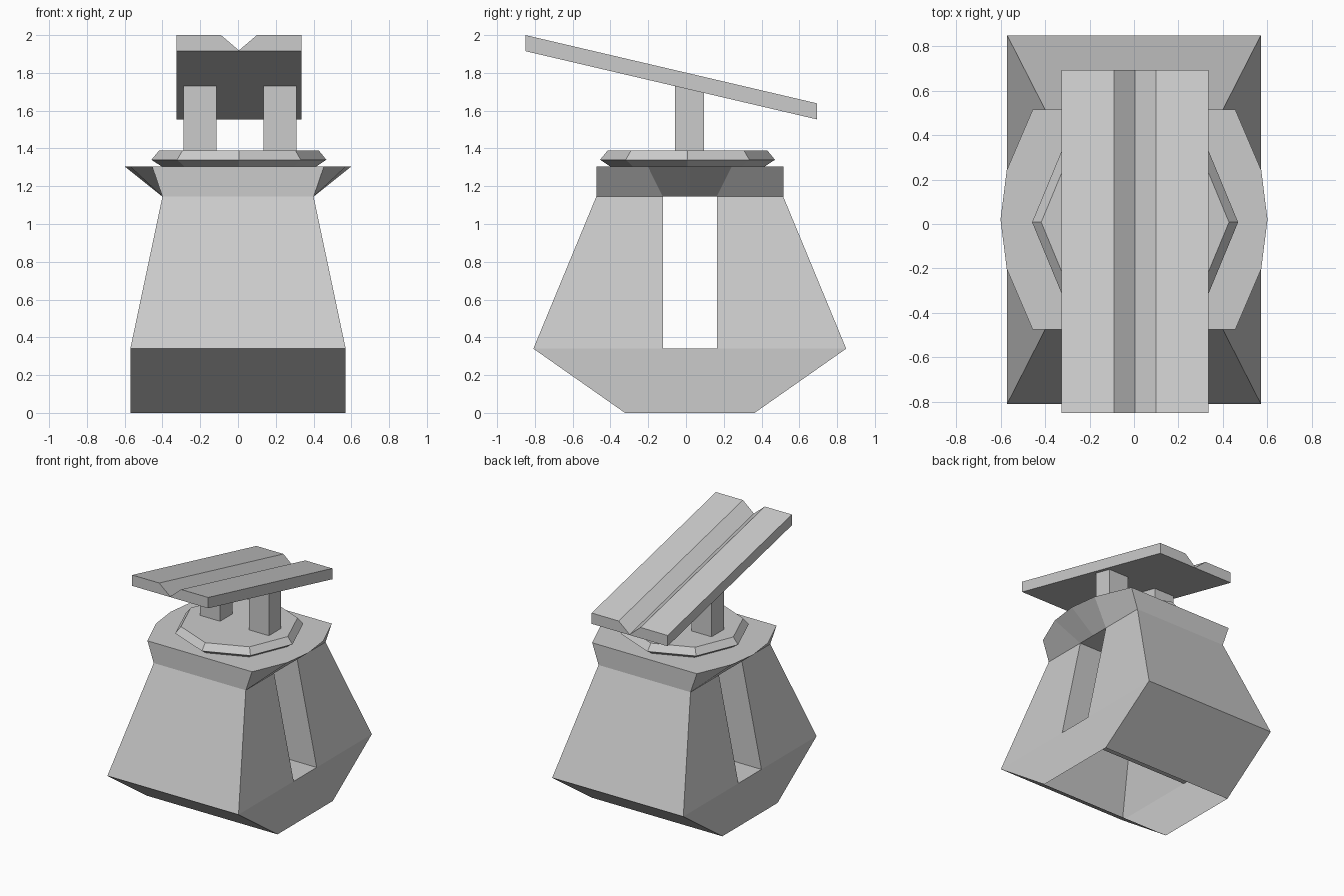
import bpy, bmesh, math

cube = bpy.data.objects.get("Cube")
if cube:
    bpy.data.objects.remove(cube, do_unlink=True)

grey = bpy.data.materials.new("light_grey")
grey.use_nodes = True
colour = (0.6, 0.6, 0.6, 1)
grey.diffuse_color = colour
grey.node_tree.nodes["Principled BSDF"].inputs["Base Color"].default_value = colour


def loft(name, rings):
    """Closed flat-faced solid through equal-length rings of points."""
    bm = bmesh.new()
    loops = [[bm.verts.new(p) for p in ring] for ring in rings]
    n = len(loops[0])
    for a, b in zip(loops, loops[1:]):
        for i in range(n):
            j = (i + 1) % n
            bm.faces.new((a[i], a[j], b[j], b[i]))
    bm.faces.new(loops[0])
    bm.faces.new(loops[-1])
    bmesh.ops.recalc_face_normals(bm, faces=bm.faces)
    mesh = bpy.data.meshes.new(name)
    bm.to_mesh(mesh)
    bm.free()
    mesh.materials.append(grey)
    obj = bpy.data.objects.new(name, mesh)
    bpy.context.collection.objects.link(obj)
    return obj


def rect(x0, x1, y0, y1, z):
    return [(x0, y0, z), (x1, y0, z), (x1, y1, z), (x0, y1, z)]


MID = 0.02            # y centre of the base
SLOT = 0.143          # half width of the slot
SLOPE = -0.234        # tilt of the rail


def rail_bottom(y):
    return 1.915 + SLOPE * (y + 0.85)


# Base shell: flared body, open underneath, with a slot through both sides
body = loft("base_body", [
    rect(-0.57, 0.57, MID - 0.343, MID + 0.343, 0),
    rect(-0.57, 0.57, MID - 0.828, MID + 0.828, 0.34),
    rect(-0.4, 0.4, MID - 0.495, MID + 0.495, 1.145)])
cutter = loft("slot_cutter", [
    rect(-1, 1, MID - SLOT, MID + SLOT, z) for z in (0.34, 1.3)])
cutter.hide_render = True
cut = body.modifiers.new("slot", "BOOLEAN")
cut.operation = "DIFFERENCE"
cut.solver = "EXACT"
cut.object = cutter
bpy.context.view_layer.objects.active = body
bpy.ops.object.modifier_apply(modifier=cut.name)
bpy.data.objects.remove(cutter, do_unlink=True)

bm = bmesh.new()
bm.from_mesh(body.data)
floor = [f for f in bm.faces if f.calc_center_median().z < 0.001]
bmesh.ops.delete(bm, geom=floor, context="FACES_ONLY")
bm.to_mesh(body.data)
bm.free()


# Collar: flares outwards on both sides above the slot
def collar_ring(half, z):
    right = [(x, y) for x, y in half] + [(x, -y) for x, y in half[-2::-1]]
    pts = right + [(-x, -y) for x, y in right]
    return [(x, y + MID, z) for x, y in pts]


loft("collar", [
    collar_ring([(0.4, -0.495), (0.4, -SLOT), (0.4, 0)], 1.145),
    collar_ring([(0.455, -0.495), (0.572, -0.222), (0.6, 0)], 1.305)])


# Turntable: bevelled octagonal disc
def octagon(r, z):
    return [(0.005 + r * math.cos(i * math.pi / 4),
             0.008 + r * math.sin(i * math.pi / 4), z) for i in range(8)]


loft("turntable", [octagon(0.41, 1.305), octagon(0.463, 1.34), octagon(0.422, 1.39)])

# Two posts, their tops cut to the slope of the rail
for name, x in (("right_post", -0.202), ("left_post", 0.222)):
    foot = rect(x - 0.087, x + 0.087, -0.058, 0.095, 1.39)
    loft(name, [foot, [(px, py, rail_bottom(py)) for px, py, _ in foot]])

# Tilted rail with a V groove along its top
profile = [(-0.325, 0), (0.335, 0), (0.335, 0.085), (0.1, 0.085),
           (0.005, 0.004), (-0.09, 0.085), (-0.325, 0.085)]
loft("launch_rail", [[(x, y, rail_bottom(y) + h) for x, h in profile]
                     for y in (-0.85, 0.693)])
